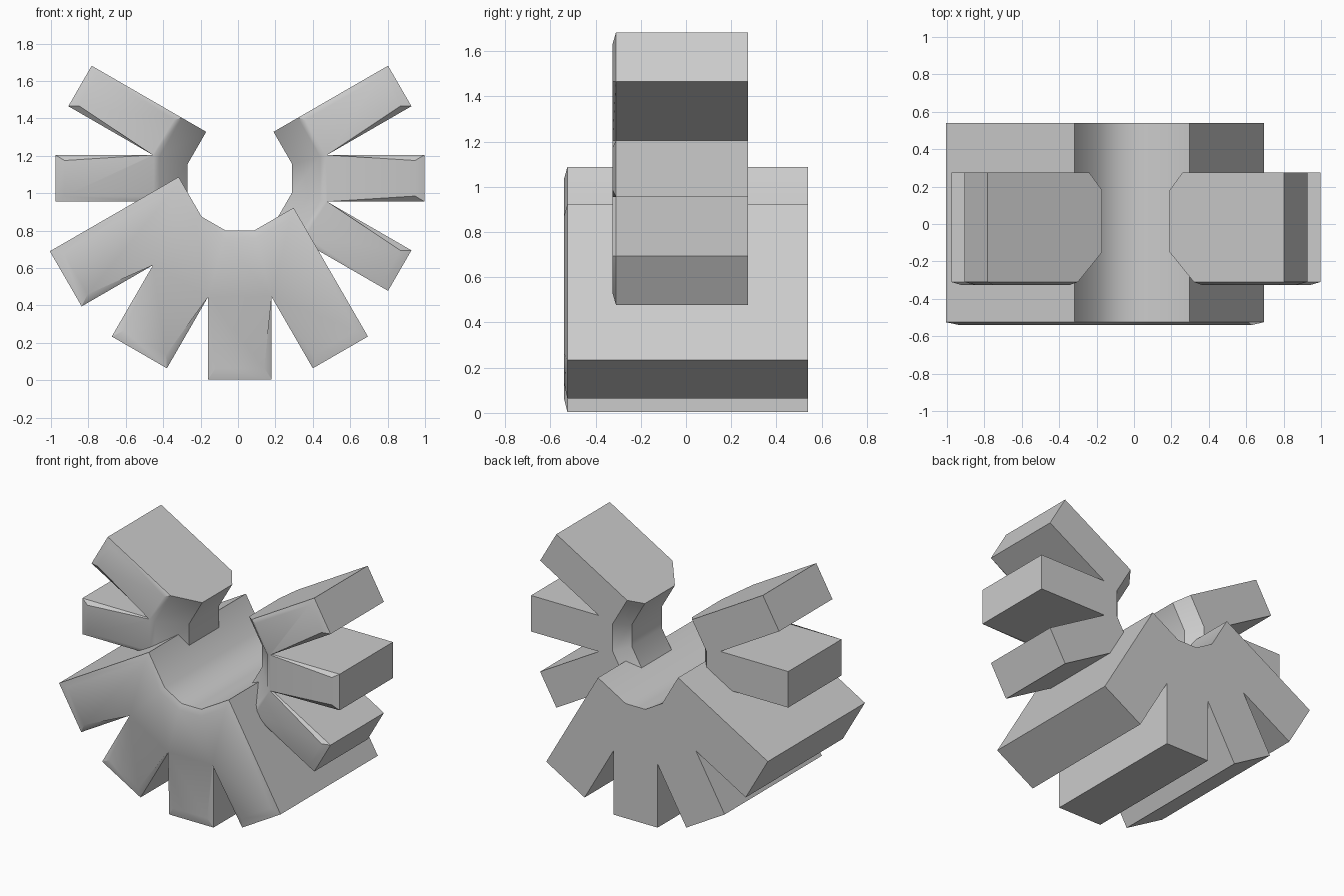
import bpy
import bmesh
from math import cos, sin, tan, radians

cube = bpy.data.objects.get("Cube")
if cube:
    bpy.data.objects.remove(cube, do_unlink=True)

CX, CZ = 0.01, 1.08          # hub axis
HALF_STEP = radians(15)      # half the angle between fins

grey = bpy.data.materials.new("plain_grey")
grey.use_nodes = True
grey.diffuse_color = (0.6, 0.6, 0.6, 1)
grey.node_tree.nodes["Principled BSDF"].inputs["Base Color"].default_value = (0.6, 0.6, 0.6, 1)


def point(angle, radius, side=0):
    """Point at a distance along a fin and a sideways offset from its middle."""
    return (CX + radius * cos(angle) - side * sin(angle),
            CZ + radius * sin(angle) + side * cos(angle))


def fan_profile(angles, length, half, bore, tip_in, side_in):
    """Outline of neighbouring fins that share a faceted bore."""
    w = half - side_in
    outline = []
    for i, a in enumerate(angles):
        outline += [point(a, length - tip_in, -w), point(a, length - tip_in, w)]
        if i < len(angles) - 1:
            outline.append(point(a + HALF_STEP, half / sin(HALF_STEP)))
    outline.append(point(angles[-1], bore, w))
    for a in reversed(angles[:-1]):
        outline.append(point(a + HALF_STEP, bore / cos(HALF_STEP)))
    outline.append(point(angles[0], bore, -w))
    return outline


def make_fan(name, degrees, length, half, layers):
    """Loft the outline through layers of (y, bore, tip inset, side inset)."""
    angles = [radians(d) for d in degrees]
    bm = bmesh.new()
    rings = []
    for y, bore, tip_in, side_in in layers:
        outline = fan_profile(angles, length, half, bore, tip_in, side_in)
        rings.append([bm.verts.new((x, y, z)) for x, z in outline])
    n = len(rings[0])
    bm.faces.new(rings[0])
    bm.faces.new(rings[-1][::-1])
    for r, s in zip(rings, rings[1:]):
        for i in range(n):
            j = (i + 1) % n
            bm.faces.new((r[i], s[i], s[j], r[j]))
    bmesh.ops.recalc_face_normals(bm, faces=bm.faces)
    mesh = bpy.data.meshes.new(name)
    bm.to_mesh(mesh)
    bm.free()
    mesh.materials.append(grey)
    obj = bpy.data.objects.new(name, mesh)
    bpy.context.collection.objects.link(obj)
    bpy.ops.object.select_all(action="DESELECT")
    obj.select_set(True)
    bpy.context.view_layer.objects.active = obj
    bpy.ops.object.shade_smooth_by_angle(angle=radians(35))


# Long thick fins of the lower base, with a softly raised front
base_layers = [(-0.54, 0.32, 0.06, 0.04), (-0.525, 0.28, 0, 0), (0.54, 0.28, 0, 0)]
make_fan("base_fins", (210, 240, 270, 300), 1.075, 0.17, base_layers)

# Shorter thin fins on each side, with a bore chamfered front and back
side_layers = [(-0.325, 0.46, 0.05, 0.03), (-0.31, 0.43, 0, 0), (-0.15, 0.28, 0, 0),
               (0.18, 0.28, 0, 0), (0.275, 0.36, 0, 0)]
make_fan("left_side_fins", (-30, 0, 30), 0.987, 0.125, side_layers)
make_fan("right_side_fins", (150, 180), 0.987, 0.125, side_layers)
